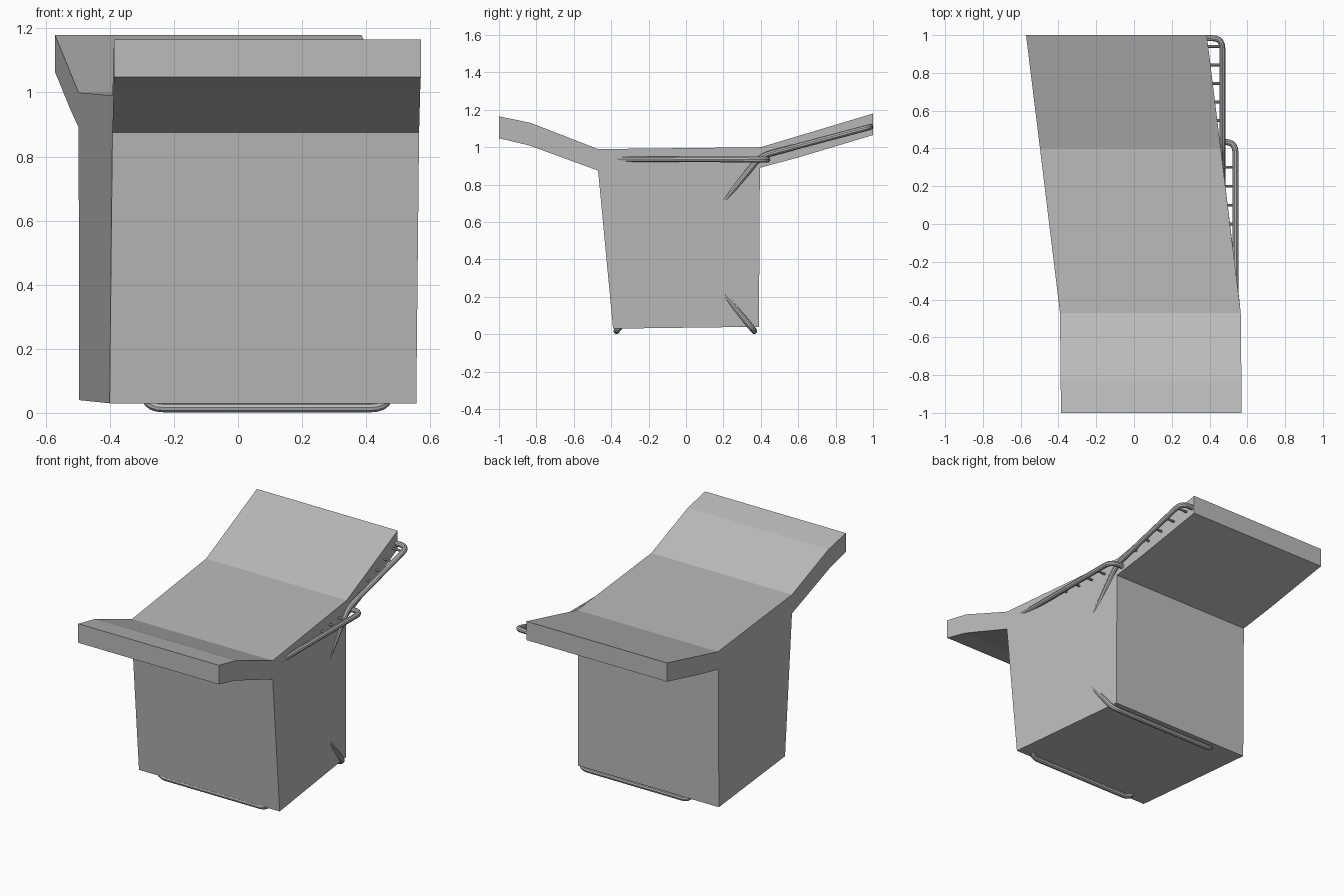
import bpy
import bmesh
from mathutils import Vector

cube = bpy.data.objects.get("Cube")
if cube:
    bpy.data.objects.remove(cube, do_unlink=True)

grey = bpy.data.materials.new("plain grey")
grey.use_nodes = True
COLOUR = (0.5, 0.5, 0.5, 1)
grey.diffuse_color = COLOUR
grey.node_tree.nodes["Principled BSDF"].inputs["Base Color"].default_value = COLOUR

MID_X = 0.091        # centre line of the tube frame
TUBE = 0.016


def left_edge(y):
    """x of the cover's side: straight in front, skewed towards the back."""
    return 0.565 - 0.123 * (y + 0.46) if y > -0.46 else 0.565 - 0.01 * (y + 0.46)


def make_cover():
    """Solid cover: side profile extruded across the skewed width."""
    profile = [(-1, 1.165), (-0.83, 1.13), (-0.47, 0.99), (0.4, 1.0), (0.6, 1.06), (1, 1.18),
               (1, 1.065), (0.6, 0.945), (0.395, 0.89), (0.39, 0.04), (-0.39, 0.03),
               (-0.47, 0.875), (-0.84, 1.01), (-1, 1.048)]
    bm = bmesh.new()
    sides = [[bm.verts.new((left_edge(y) - w, y, z)) for y, z in profile] for w in (0, 0.957)]
    for side in sides:
        bm.faces.new(side)
    n = len(profile)
    for i in range(n):
        j = (i + 1) % n
        bm.faces.new((sides[0][i], sides[0][j], sides[1][j], sides[1][i]))
    bmesh.ops.recalc_face_normals(bm, faces=bm.faces)
    mesh = bpy.data.meshes.new("chair_cover")
    bm.to_mesh(mesh)
    bm.free()
    obj = bpy.data.objects.new("chair_cover", mesh)
    bpy.context.collection.objects.link(obj)
    mesh.materials.append(grey)


def rounded(points, radius, steps=5):
    """Closed path with each corner replaced by a small arc."""
    path = []
    for i, p in enumerate(points):
        a = p + (points[i - 1] - p).normalized() * radius
        b = p + (points[(i + 1) % len(points)] - p).normalized() * radius
        for k in range(steps + 1):
            t = k / steps
            path.append(a * (1 - t) ** 2 + p * 2 * t * (1 - t) + b * t * t)
    return path


def tube(name, path, radius, closed):
    curve = bpy.data.curves.new(name, "CURVE")
    curve.dimensions = "3D"
    curve.bevel_depth = radius
    curve.bevel_resolution = 3
    curve.use_fill_caps = not closed
    spline = curve.splines.new("POLY")
    spline.points.add(len(path) - 1)
    for point, co in zip(spline.points, path):
        point.co = (*co, 1)
    spline.use_cyclic_u = closed
    obj = bpy.data.objects.new(name, curve)
    bpy.context.collection.objects.link(obj)
    curve.materials.append(grey)
    bpy.ops.object.select_all(action="DESELECT")
    obj.select_set(True)
    bpy.context.view_layer.objects.active = obj
    bpy.ops.object.convert(target="MESH")
    bpy.ops.object.shade_smooth_by_angle()


def frame(name, half, side, radius=0.055):
    """Closed tube loop mirrored about the frame's centre line."""
    loop = [Vector((MID_X + half, y, z)) for y, z in side]
    loop += [Vector((MID_X - half, y, z)) for y, z in reversed(side)]
    tube(name, rounded(loop, radius), TUBE, True)


def rungs(name, half, ys, height):
    for i, y in enumerate(ys):
        z = height(y)
        tube(f"{name}_{i + 1}", [(MID_X - half, y, z), (MID_X + half, y, z)], 0.007, False)


make_cover()

# Crossing tube frames with floor bars, and the seat frame
frame("back_frame", 0.377, [(-0.372, 0.017), (0.4, 0.953), (0.984, 1.108)])
frame("rear_leg_frame", 0.377, [(0.365, 0.017), (-0.38, 0.92)])
frame("seat_frame", 0.446, [(-0.42, 0.937), (0.434, 0.934)])

# Thin slats spanning the two frames
rungs("back_slat", 0.377, [0.45 + 0.098 * i for i in range(6)],
      lambda y: 0.953 + (y - 0.4) * 0.265)
rungs("seat_slat", 0.446, [-0.3 + 0.1 * i for i in range(7)], lambda y: 0.935)
